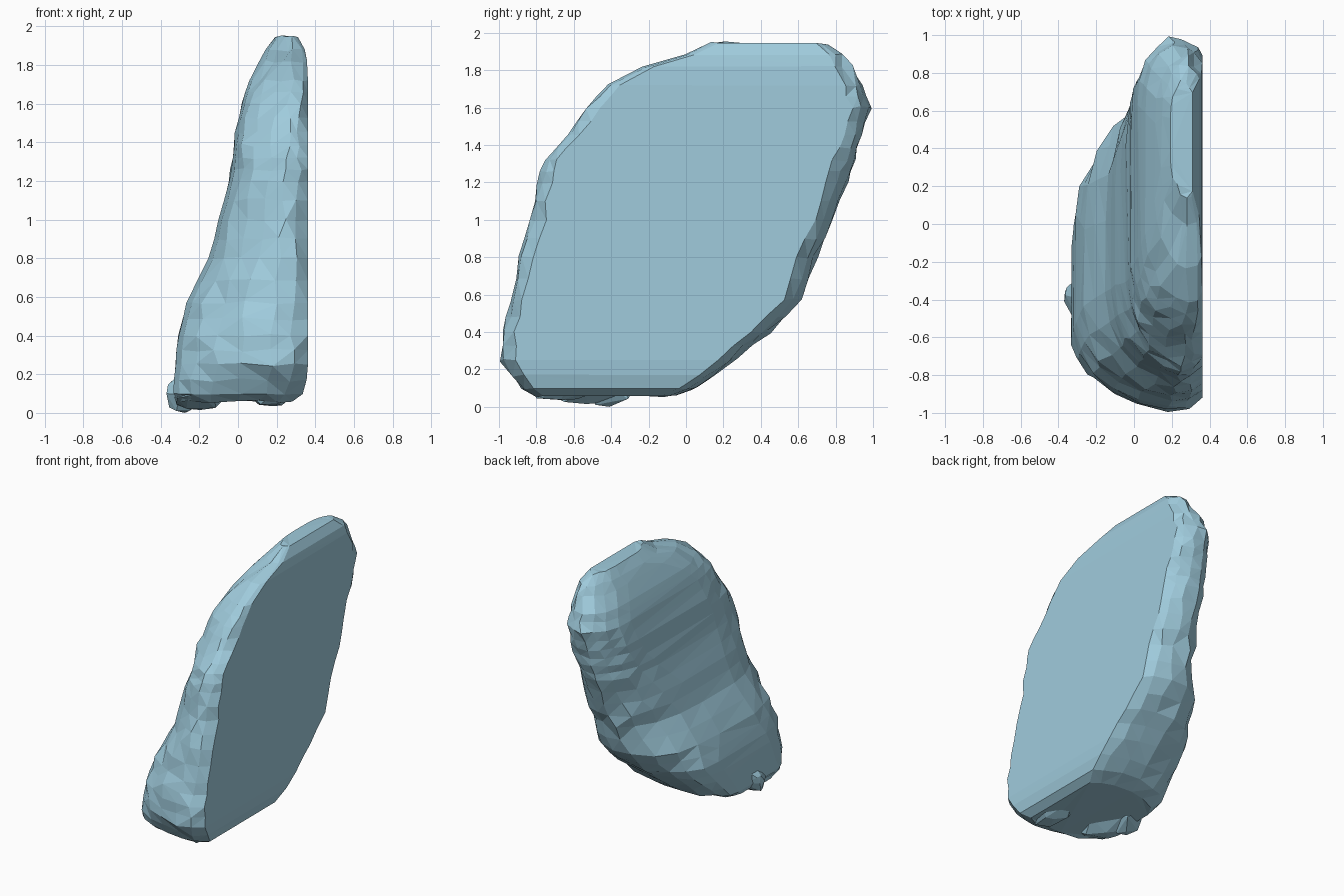
import bpy, bmesh, random
from mathutils import Vector

if "Cube" in bpy.data.objects:
    bpy.data.objects.remove(bpy.data.objects["Cube"])

random.seed(4)

# Pale blue-grey stone
STONE = bpy.data.materials.new("stone")
STONE.diffuse_color = (0.35, 0.60, 0.72, 1)
STONE.use_nodes = True
STONE.node_tree.nodes["Principled BSDF"].inputs["Base Color"].default_value = STONE.diffuse_color

# Height levels of the stone:
# z, x min, x max, y min, y max, near-end rounding, far-end rounding
LEVELS = [
    (0.06, -0.31, 0.28, -0.80, -0.06, 0.6, 0.7),
    (0.10, -0.33, 0.335, -0.88, 0.05, 0.65, 0.7),
    (0.17, -0.33, 0.355, -0.93, 0.16, 0.75, 0.8),
    (0.25, -0.32, 0.362, -0.995, 0.27, 0.9, 0.9),
    (0.40, -0.31, 0.362, -0.98, 0.45, 1, 1.1),
    (0.57, -0.265, 0.362, -0.94, 0.62, 1.1, 1.8),
    (0.80, -0.15, 0.362, -0.89, 0.70, 1.15, 1.9),
    (1.00, -0.10, 0.362, -0.83, 0.79, 1.1, 1.7),
    (1.20, -0.045, 0.362, -0.79, 0.86, 1.05, 1.3),
    (1.32, -0.03, 0.362, -0.75, 0.90, 1, 1.1),
    (1.45, -0.015, 0.362, -0.64, 0.945, 0.9, 1),
    (1.60, 0.02, 0.362, -0.54, 0.99, 0.8, 1),
    (1.72, 0.06, 0.362, -0.42, 0.95, 0.8, 1),
    (1.82, 0.11, 0.357, -0.24, 0.89, 0.8, 1),
    (1.88, 0.145, 0.345, -0.01, 0.84, 0.9, 1),
    (1.945, 0.19, 0.31, 0.14, 0.75, 1, 1),
]
# Cross-section: depth fraction (1 = flat face) and inset from each y end
NEAR_END = [(1, 0.07), (0.88, 0.015), (0.72, 0), (0.5, 0.04), (0.3, 0.11),
            (0.14, 0.2), (0.04, 0.32), (0, 0.46)]
FAR_END = [(0, 0.36), (0.03, 0.23), (0.12, 0.13), (0.27, 0.05), (0.5, 0),
           (0.72, 0.01), (0.9, 0.05), (1, 0.105)]


def finish(bm, name):
    bmesh.ops.recalc_face_normals(bm, faces=bm.faces)
    mesh = bpy.data.meshes.new(name)
    bm.to_mesh(mesh)
    bm.free()
    mesh.materials.append(STONE)
    obj = bpy.data.objects.new(name, mesh)
    bpy.context.collection.objects.link(obj)


def ring(bm, level):
    z, x0, x1, y0, y1, near, far = level
    s = min(1, (y1 - y0) / 1.15)
    pts = [(f, y0 + d * s * (near if f < 0.6 else 1)) for f, d in NEAR_END]
    pts += [(f, y1 - d * s * (far if f < 0.5 else 1)) for f, d in FAR_END]
    verts = []
    for f, y in pts:
        x = x0 + (x1 - x0) * f
        # chipped rim: jitter everything except the flat face and broad back
        j = 0.016 if 0.05 < f < 1 else 0.004
        jx = 0 if f == 1 else random.uniform(-j, j)
        jy = random.uniform(-1, 1) * (0.014 if f == 1 else 0.7 * j)
        jz = 0.6 * random.uniform(-j, j)
        verts.append(bm.verts.new((x + jx, y + jy, z + jz)))
    return verts


# Main slab, lofted through intermediate levels
bm = bmesh.new()
rows = []
for a, b in zip(LEVELS, LEVELS[1:]):
    n = 2 if b[0] - a[0] > 0.11 else 1
    for k in range(n):
        rows.append(tuple(p + (q - p) * k / n for p, q in zip(a, b)))
rows.append(LEVELS[-1])
rings = [ring(bm, r) for r in rows]
for lo, hi in zip(rings, rings[1:]):
    for i in range(len(lo)):
        k = (i + 1) % len(lo)
        bm.faces.new((lo[i], lo[k], hi[k], hi[i]))
bm.faces.new(rings[0])
bm.faces.new(rings[-1])
bmesh.ops.triangulate(bm, faces=bm.faces)
finish(bm, "stone_slab")


# Jagged lumps under the base
def lump(name, lo, hi, count=18):
    bm = bmesh.new()
    c = [(a + b) / 2 for a, b in zip(lo, hi)]
    h = [(b - a) / 2 for a, b in zip(lo, hi)]
    dirs = [Vector([(s if i == ax else 0) for i in range(3)])
            for ax in range(3) for s in (-1, 1)]
    for _ in range(count):
        d = Vector([random.gauss(0, 1) for _ in range(3)])
        # blend of ball and box for a blocky chip
        dirs.append(0.6 * d.normalized() + 0.4 * d / max(abs(v) for v in d))
    for d in dirs:
        bm.verts.new([c[i] + h[i] * d[i] for i in range(3)])
    bmesh.ops.convex_hull(bm, input=bm.verts)
    loose = [v for v in bm.verts if not v.link_faces]
    bmesh.ops.delete(bm, geom=loose, context='VERTS')
    finish(bm, name)


lump("corner_lump", (-0.37, -0.54, 0.0), (-0.18, -0.28, 0.2))
lump("base_lump_left", (-0.33, -0.76, 0.015), (-0.06, -0.30, 0.15))
lump("base_lump_right", (0.06, -0.84, 0.035), (0.29, -0.45, 0.15))
